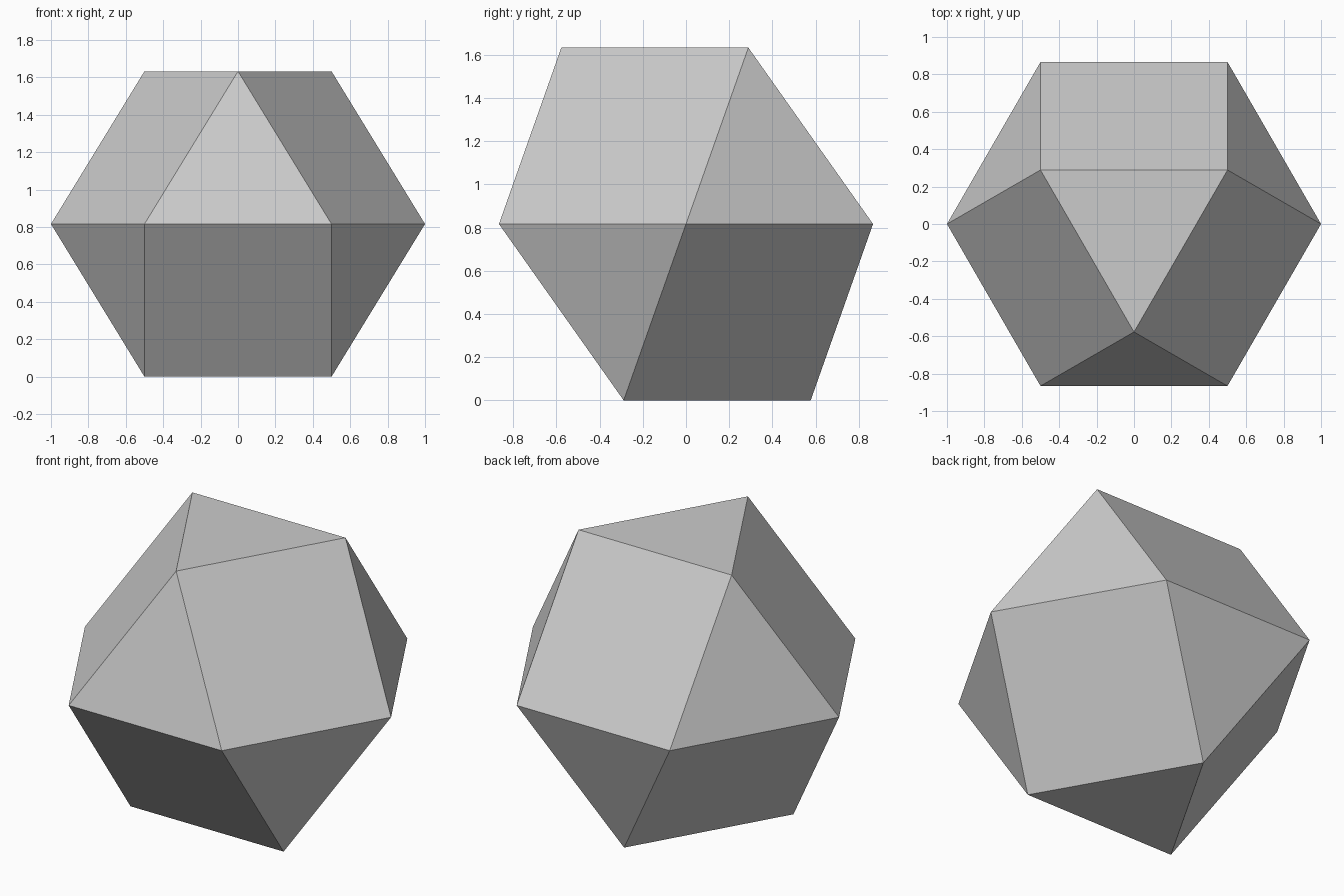
import bpy
import bmesh
from math import cos, sin, radians, sqrt

default_cube = bpy.data.objects.get("Cube")
if default_cube:
    bpy.data.objects.remove(default_cube, do_unlink=True)

# Plain grey material
grey = bpy.data.materials.new("light_grey")
grey.use_nodes = True
colour = (0.6, 0.6, 0.6, 1)
grey.diffuse_color = colour
grey.node_tree.nodes["Principled BSDF"].inputs["Base Color"].default_value = colour

bm = bmesh.new()


def ring(count, radius, start, z):
    """Add a regular polygon of corner points at one height."""
    for i in range(count):
        a = radians(start + i * 360 / count)
        bm.verts.new((radius * cos(a), radius * sin(a), z))


# Unit-edge cuboctahedron: bottom triangle, middle hexagon, opposed top triangle
half_height = sqrt(2 / 3)
tri_radius = 1 / sqrt(3)
ring(3, tri_radius, 90, 0)
ring(6, 1, 0, half_height)
ring(3, tri_radius, -90, 2 * half_height)

# Wrap the corners, then merge coplanar triangles into the six squares
bmesh.ops.convex_hull(bm, input=bm.verts)
bmesh.ops.dissolve_limit(bm, angle_limit=radians(1), verts=bm.verts, edges=bm.edges)
bmesh.ops.recalc_face_normals(bm, faces=bm.faces)

mesh = bpy.data.meshes.new("cuboctahedron")
bm.to_mesh(mesh)
bm.free()
mesh.materials.append(grey)
solid = bpy.data.objects.new("cuboctahedron", mesh)
bpy.context.scene.collection.objects.link(solid)
